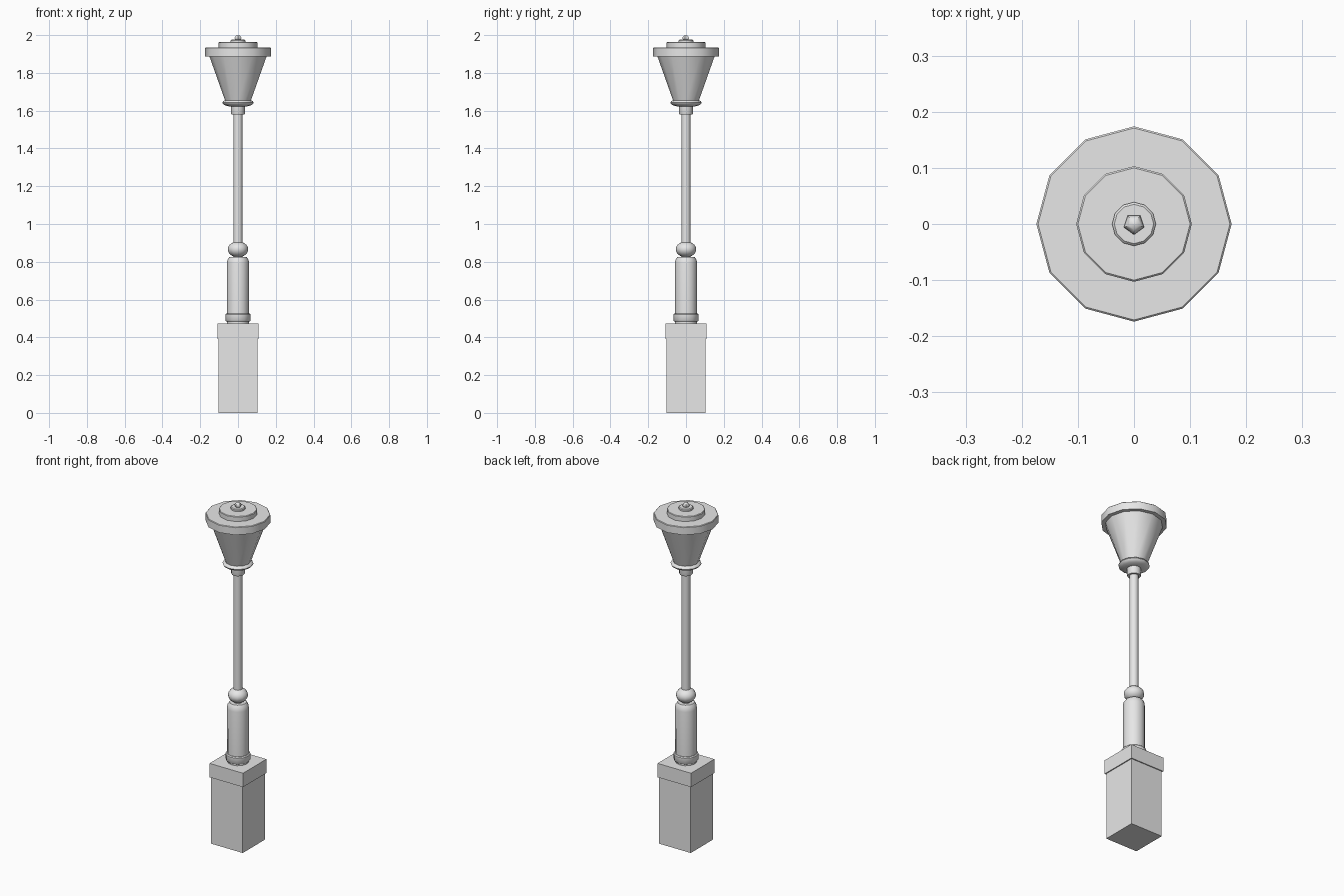
import bpy
import bmesh
import math

cube = bpy.data.objects.get("Cube")
if cube:
    bpy.data.objects.remove(cube, do_unlink=True)

GREY = (0.8, 0.8, 0.8, 1)
metal = bpy.data.materials.new("plain_grey")
metal.use_nodes = True
metal.diffuse_color = GREY
metal.node_tree.nodes["Principled BSDF"].inputs["Base Color"].default_value = GREY


def finish(name, bm):
    """Turn a bmesh into a smooth shaded object with sharp edges kept."""
    bmesh.ops.recalc_face_normals(bm, faces=bm.faces)
    mesh = bpy.data.meshes.new(name)
    bm.to_mesh(mesh)
    bm.free()
    mesh.materials.append(metal)
    obj = bpy.data.objects.new(name, mesh)
    bpy.context.collection.objects.link(obj)
    bpy.ops.object.select_all(action="DESELECT")
    obj.select_set(True)
    bpy.context.view_layer.objects.active = obj
    bpy.ops.object.shade_smooth_by_angle(angle=math.radians(40))


def lathe(name, profile, sides=12, turn=0.0):
    """Spin (radius, height) points around z and close both ends."""
    bm = bmesh.new()
    rings = []
    for r, z in profile:
        angles = [turn + math.tau * i / sides for i in range(sides)]
        rings.append([bm.verts.new((r * math.cos(a), r * math.sin(a), z)) for a in angles])
    for low, high in zip(rings, rings[1:]):
        for i in range(sides):
            j = (i + 1) % sides
            bm.faces.new((low[i], low[j], high[j], high[i]))
    bm.faces.new(rings[0][::-1])
    bm.faces.new(rings[-1])
    finish(name, bm)


def block(name, half, bottom, top):
    """Square block centred on the axis."""
    bm = bmesh.new()
    bmesh.ops.create_cube(bm, size=1)
    bmesh.ops.scale(bm, vec=(2 * half, 2 * half, top - bottom), verts=bm.verts)
    bmesh.ops.translate(bm, vec=(0, 0, (bottom + top) / 2), verts=bm.verts)
    finish(name, bm)


def arc(radius, half_height, z, steps=6, end=0.0):
    """Rounded profile from bottom to top, bulging out to radius."""
    span = math.pi / 2 - end
    angles = [-span + 2 * span * i / steps for i in range(steps + 1)]
    return [(radius * math.cos(a), z + half_height * math.sin(a)) for a in angles]


# Square pedestal
block("pedestal", 0.103, 0, 0.392)
block("pedestal_cap", 0.109, 0.392, 0.474)

# Lower column with its foot ring and rounded shoulder
lathe("column", [(0.058, 0.474), (0.059, 0.79), (0.056, 0.81), (0.046, 0.825)])
lathe("foot_ring", [(0.062, 0.484), (0.067, 0.49), (0.067, 0.522), (0.062, 0.527)])
lathe("ball", arc(0.054, 0.042, 0.866, steps=8, end=0.4))

# Pole and the collar that carries the lantern
lathe("pole", [(0.024, 0.82), (0.024, 1.60)])
lathe("collar", [(0.035, 1.58), (0.037, 1.585), (0.037, 1.63)])
lathe("lantern_ring", arc(0.083, 0.024, 1.642, steps=6, end=0.6))

# Tapered lantern body and stepped lid
lathe("lantern_body", [(0.067, 1.65), (0.153, 1.892)])
lathe("lid_rim", [(0.174, 1.888), (0.174, 1.931), (0.171, 1.934)])
lathe("lid_disc", [(0.103, 1.93), (0.103, 1.96), (0.100, 1.963)])
lathe("lid_button", [(0.039, 1.96), (0.039, 1.972), (0.035, 1.976)])

# Small five sided finial
lathe("finial", arc(0.019, 0.016, 1.984, steps=6, end=0.05), sides=5, turn=-math.pi / 2)
